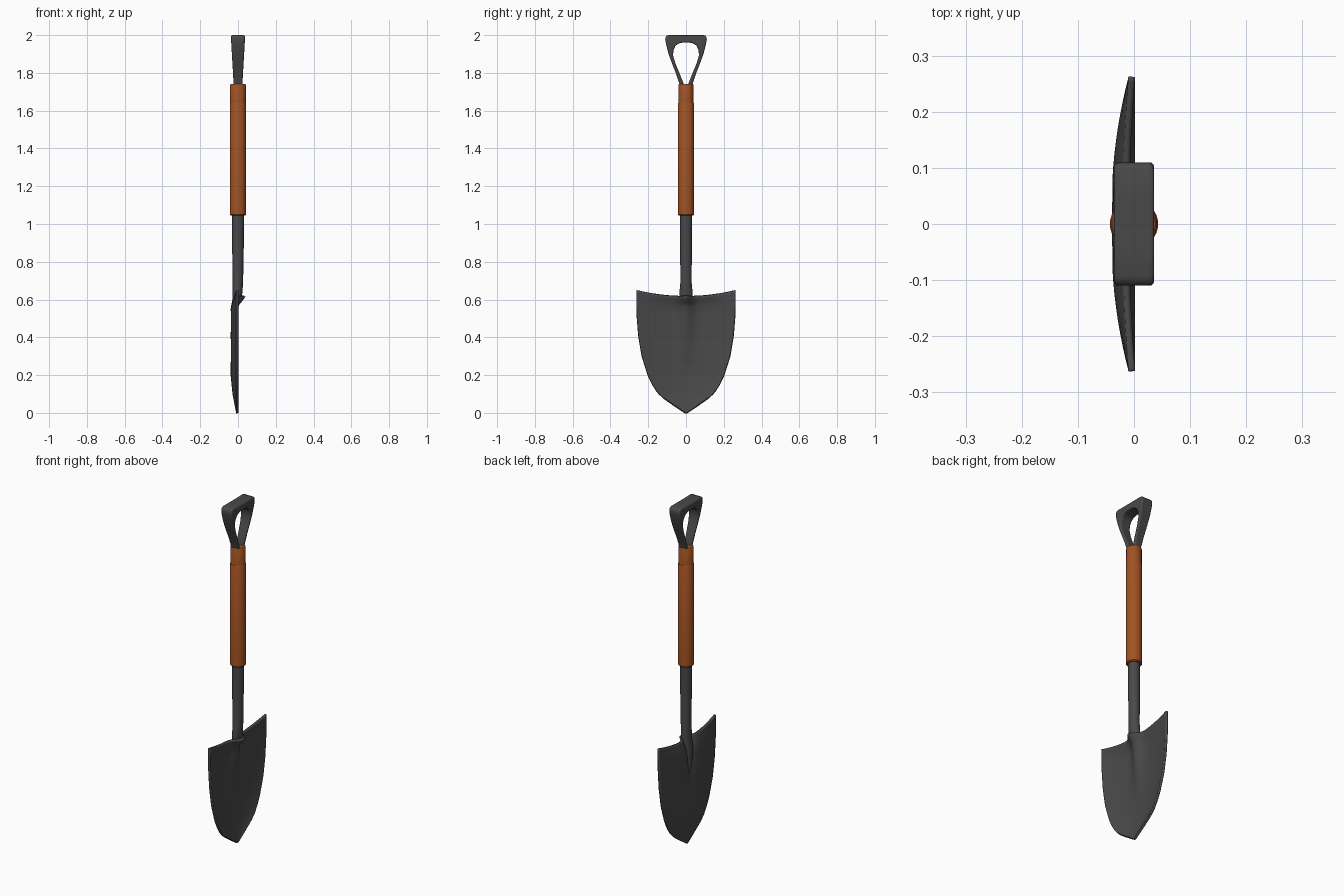
import bpy, bmesh, math
from mathutils import Vector

if "Cube" in bpy.data.objects:
    bpy.data.objects.remove(bpy.data.objects["Cube"])


def material(name, rgb):
    m = bpy.data.materials.new(name)
    m.diffuse_color = (*rgb, 1)
    m.use_nodes = True
    m.node_tree.nodes["Principled BSDF"].inputs["Base Color"].default_value = m.diffuse_color
    return m


STEEL = material("dark_grey", (0.066, 0.066, 0.066))
WOOD = material("burnt_orange", (0.36, 0.085, 0.016))


def finish(name, bm, mat, angle=35, solid=0, bevel=0):
    me = bpy.data.meshes.new(name)
    bm.to_mesh(me)
    bm.free()
    me.materials.append(mat)
    ob = bpy.data.objects.new(name, me)
    bpy.context.collection.objects.link(ob)
    bpy.context.view_layer.objects.active = ob
    for o in bpy.context.selected_objects:
        o.select_set(False)
    ob.select_set(True)
    if solid:
        s = ob.modifiers.new("thickness", 'SOLIDIFY')
        s.thickness, s.offset = solid, -1
    if bevel:
        b = ob.modifiers.new("rounding", 'BEVEL')
        b.width, b.segments, b.limit_method = bevel, 4, 'ANGLE'
        b.angle_limit = math.radians(50)
    bpy.ops.object.shade_smooth_by_angle(angle=math.radians(angle))
    return ob


def lerp(table, t):
    """Piecewise linear lookup in a list of (key, value)."""
    if t <= table[0][0]:
        return table[0][1]
    for (a, va), (b, vb) in zip(table, table[1:]):
        if t <= b:
            return va + (vb - va) * (t - a) / (b - a)
    return table[-1][1]


def loft(name, rings, mat, seg=32, **kw):
    """Tube through elliptical rings (z, centre x, radius x, radius y)."""
    bm = bmesh.new()
    loops = []
    for z, cx, rx, ry in rings:
        loops.append([bm.verts.new((cx + rx * math.cos(a), ry * math.sin(a), z))
                      for a in (2 * math.pi * k / seg for k in range(seg))])
    for lo, hi in zip(loops, loops[1:]):
        for k in range(seg):
            n = (k + 1) % seg
            bm.faces.new((lo[k], lo[n], hi[n], hi[k]))
    bm.faces.new(loops[0][::-1])
    bm.faces.new(loops[-1])
    bmesh.ops.recalc_face_normals(bm, faces=bm.faces)
    return finish(name, bm, mat, **kw)


# Blade: dished sheet with a raised centre ridge that wraps the socket
WIDTH = [(0, .001), (.025, .038), (.05, .075), (.08, .118), (.11, .15), (.15, .176),
         (.2, .2), (.3, .232), (.4, .25), (.5, .259), (.615, .262)]
DISH = [(0, 0), (.1, .019), (.2, .029), (.4, .031), (.53, .031), (.57, .025), (.615, .01)]
RIDGE = [(.25, 0), (.4, .014), (.5, .024), (.57, .028), (.595, .04), (.615, .047)]
ROWS, COLS, TOP = 60, 64, 0.615
bm = bmesh.new()
grid = []
for i in range(ROWS + 1):
    zc = TOP * i / ROWS
    lift = max(0, (zc - .25) / (TOP - .25)) ** 2 * .036
    row = []
    for j in range(COLS + 1):
        u = 2 * j / COLS - 1
        y = u * lerp(WIDTH, zc)
        x = .002 - lerp(DISH, zc) * (1 - abs(u) ** 2.2)
        x += lerp(RIDGE, zc) * math.exp(-(y / .04) ** 2)
        row.append(bm.verts.new((x, y, zc + lift * abs(u) ** 2)))
    grid.append(row)
for a, b in zip(grid, grid[1:]):
    for j in range(COLS):
        bm.faces.new((a[j], a[j + 1], b[j + 1], b[j]))
finish("blade", bm, STEEL, 40, solid=.012)

# Steel shaft, tapering into the hollow at the back of the blade
loft("shaft", [(.42, -.025, .005, .008), (.5, -.024, .012, .02), (.55, -.022, .017, .027),
               (.6, -.006, .024, .034), (.635, -.003, .026, .035), (.69, -.001, .028, .03),
               (.9, 0, .031, .031), (1.1, 0, .032, .032)], STEEL)

# Wooden grip and the slightly slimmer collar above it
loft("grip", [(1.045, 0, .038, .038), (1.05, 0, .043, .043), (1.635, 0, .043, .043),
              (1.64, 0, .041, .041)], WOOD)
loft("grip_collar", [(1.62, 0, .0415, .039), (1.736, 0, .0415, .039),
                     (1.742, 0, .038, .036)], WOOD)

# D handle: half outline as (outer y, outer z, inner y, inner z), mirrored across y
HALF = [(.03, 1.70, .008, 1.70), (.036, 1.745, .013, 1.745), (.054, 1.80, .035, 1.80),
        (.074, 1.85, .056, 1.85), (.089, 1.89, .068, 1.89), (.098, 1.92, .067, 1.92),
        (.105, 1.95, .056, 1.943), (.110, 1.975, .043, 1.953), (.109, 1.988, .034, 1.957),
        (.104, 1.996, .026, 1.959), (.094, 2.0, .018, 1.96), (.045, 2.0, .009, 1.961)]
path = HALF + [(0, 2.0, 0, 1.961)] + [(-a, b, -c, d) for a, b, c, d in HALF[::-1]]
bm = bmesh.new()
rings = []
for oy, oz, iy, iz in path:
    def half_depth(z):
        return .022 + .014 * min(1, max(0, (z - 1.72) / .24))
    rings.append([bm.verts.new(Vector(p)) for p in (
        (-half_depth(oz), oy, oz), (half_depth(oz), oy, oz),
        (half_depth(iz), iy, iz), (-half_depth(iz), iy, iz))])
for a, b in zip(rings, rings[1:]):
    for k in range(4):
        n = (k + 1) % 4
        bm.faces.new((a[k], a[n], b[n], b[k]))
bm.faces.new(rings[0])
bm.faces.new(rings[-1][::-1])
bmesh.ops.recalc_face_normals(bm, faces=bm.faces)
finish("d_handle", bm, STEEL, 50, bevel=.009)
